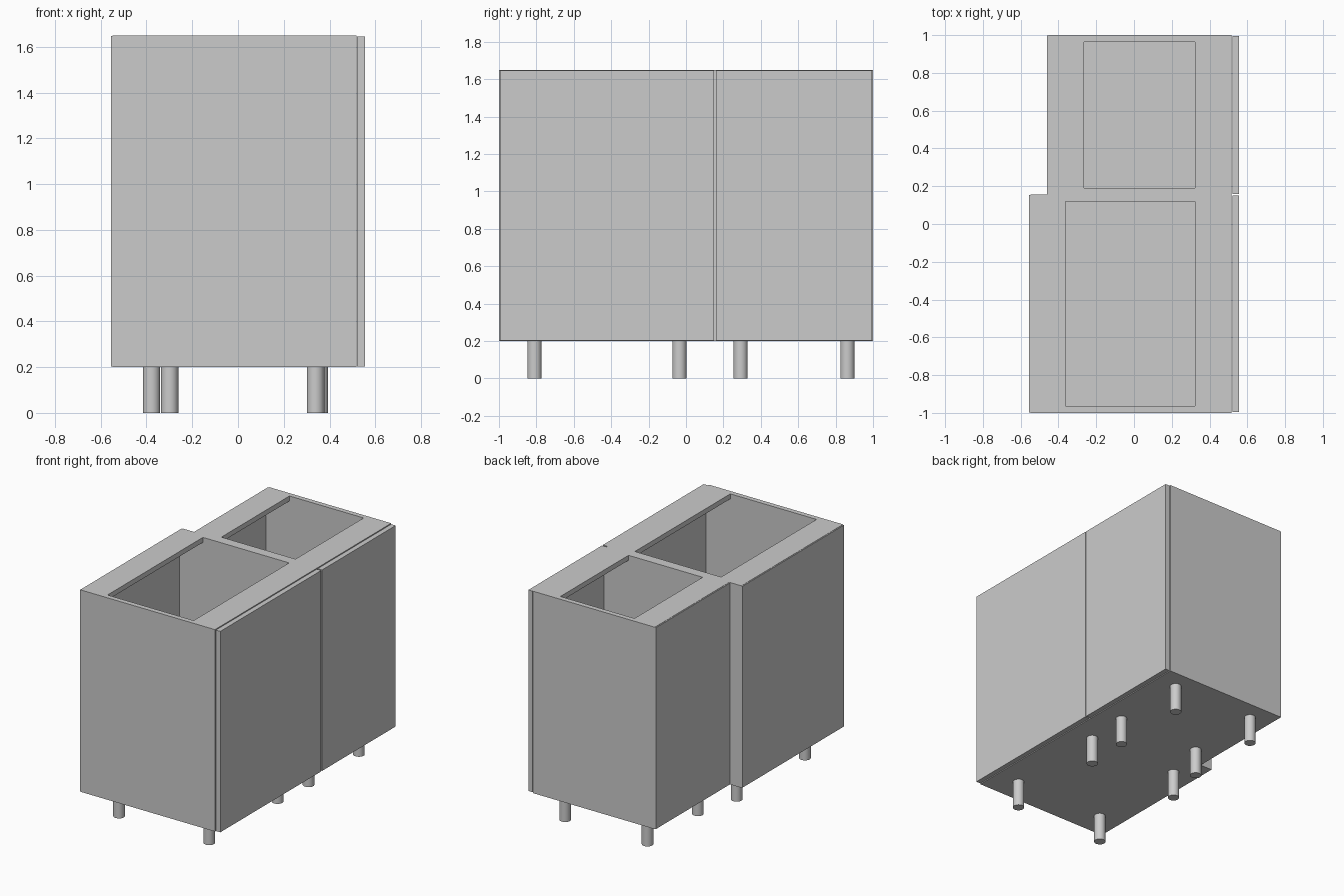
import bpy

if "Cube" in bpy.data.objects:
    bpy.data.objects.remove(bpy.data.objects["Cube"])

T = 0.036          # board thickness
Z0, Z1 = 0.2, 1.65  # carcass bottom and top
XF = 0.517         # open front edge of carcass
BACK = 0.008       # thin back panel


def box(name, x, y, z):
    bpy.ops.mesh.primitive_cube_add(size=1, location=[(a + b) / 2 for a, b in (x, y, z)])
    o = bpy.context.object
    o.name = name
    o.scale = [b - a for a, b in (x, y, z)]
    bpy.ops.object.transform_apply(location=False, rotation=False, scale=True)
    return o


def cabinet(label, xb, y0, y1, inset_x, inset_y):
    xi = xb + BACK
    inner = (y0 + T, y1 - T)
    # side boards, floor and back
    box(label + "_side_near", (xi, XF), (y0, y0 + T), (Z0, Z1))
    box(label + "_side_far", (xi, XF), (y1 - T, y1), (Z0, Z1))
    box(label + "_floor", (xi, XF), inner, (Z0, Z0 + T))
    box(label + "_back", (xb, xi), (y0 + 0.002, y1 - 0.002), (Z0 + 0.002, Z1 - 0.002))
    # top rails, leaving the opening between them
    box(label + "_rail_back", (xi, xb + 0.194), inner, (Z1 - T, Z1))
    box(label + "_rail_front", (XF - 0.194, XF), inner, (Z1 - T, Z1))
    # door, slightly in front of the carcass
    box(label + "_door", (0.521, 0.556), (y0 + 0.005, y1 - 0.005), (Z0 + 0.003, Z1 - 0.004))
    # round legs
    for x in (xb + inset_x, XF - inset_x):
        for y in (y0 + inset_y, y1 - inset_y):
            bpy.ops.mesh.primitive_cylinder_add(vertices=32, radius=0.038, depth=Z0,
                                                location=(x, y, Z0 / 2))
            bpy.context.object.name = label + "_leg"
            bpy.ops.object.shade_smooth_by_angle()


cabinet("large_cabinet", -0.556, -1.0, 0.155, 0.178, 0.19)
cabinet("small_cabinet", -0.46, 0.155, 1.0, 0.161, 0.137)
